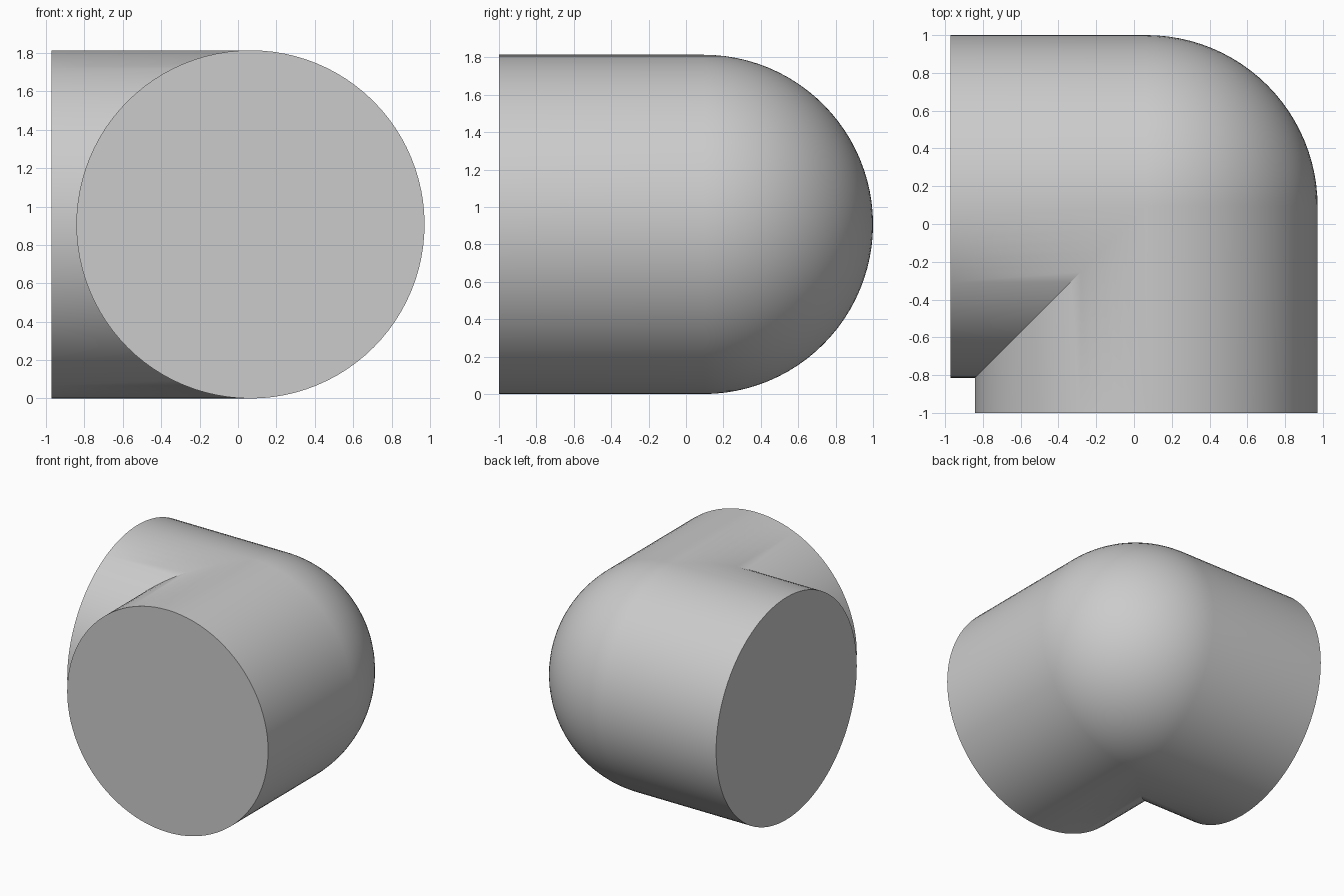
import bpy
import bmesh
from math import cos, sin, pi, radians

default = bpy.data.objects.get("Cube")
if default:
    bpy.data.objects.remove(default, do_unlink=True)

RADIUS = 0.907
CX, CY, CZ = 0.065, 0.093, RADIUS   # centre of the bend
FRONT_Y, SIDE_X = -1.0, -0.972      # planes of the two open ends
SIDES, BEND_STEPS = 96, 24

# One flat grey
grey = bpy.data.materials.new("plain grey")
grey.use_nodes = True
colour = (0.6, 0.6, 0.6, 1.0)
grey.diffuse_color = colour
grey.node_tree.nodes["Principled BSDF"].inputs["Base Color"].default_value = colour


def ring(bm, place):
    """Add one circular section; place maps the outward offset to x, y."""
    verts = []
    for i in range(SIDES):
        a = 2 * pi * i / SIDES
        x, y = place(RADIUS * cos(a))
        verts.append(bm.verts.new((x, y, CZ + RADIUS * sin(a))))
    return verts


def bend(phi):
    """Round the outer half of the corner and mitre the inner half."""
    def place(u):
        if u > 0:
            return CX + u * cos(phi), CY + u * sin(phi)
        return CX + u, CY + u
    return place


# Pipe elbow: front end, rounded corner, side end
bm = bmesh.new()
rings = [ring(bm, lambda u: (CX + u, FRONT_Y))]
rings += [ring(bm, bend(pi / 2 * k / BEND_STEPS)) for k in range(BEND_STEPS + 1)]
rings.append(ring(bm, lambda u: (SIDE_X, CY + u)))
for a, b in zip(rings, rings[1:]):
    for i in range(SIDES):
        j = (i + 1) % SIDES
        bm.faces.new((a[i], a[j], b[j], b[i]))

# Flat end caps
bm.faces.new(rings[0])
bm.faces.new(rings[-1])

# Merge the repeated mitre points and face everything outward
bmesh.ops.remove_doubles(bm, verts=bm.verts[:], dist=0.0001)
bmesh.ops.recalc_face_normals(bm, faces=bm.faces[:])

mesh = bpy.data.meshes.new("pipe_elbow")
bm.to_mesh(mesh)
bm.free()
mesh.materials.append(grey)
elbow = bpy.data.objects.new("pipe_elbow", mesh)
bpy.context.collection.objects.link(elbow)

# Smooth shading with sharp rims and inner crease
bpy.ops.object.select_all(action="DESELECT")
elbow.select_set(True)
bpy.context.view_layer.objects.active = elbow
bpy.ops.object.shade_smooth_by_angle(angle=radians(30))
